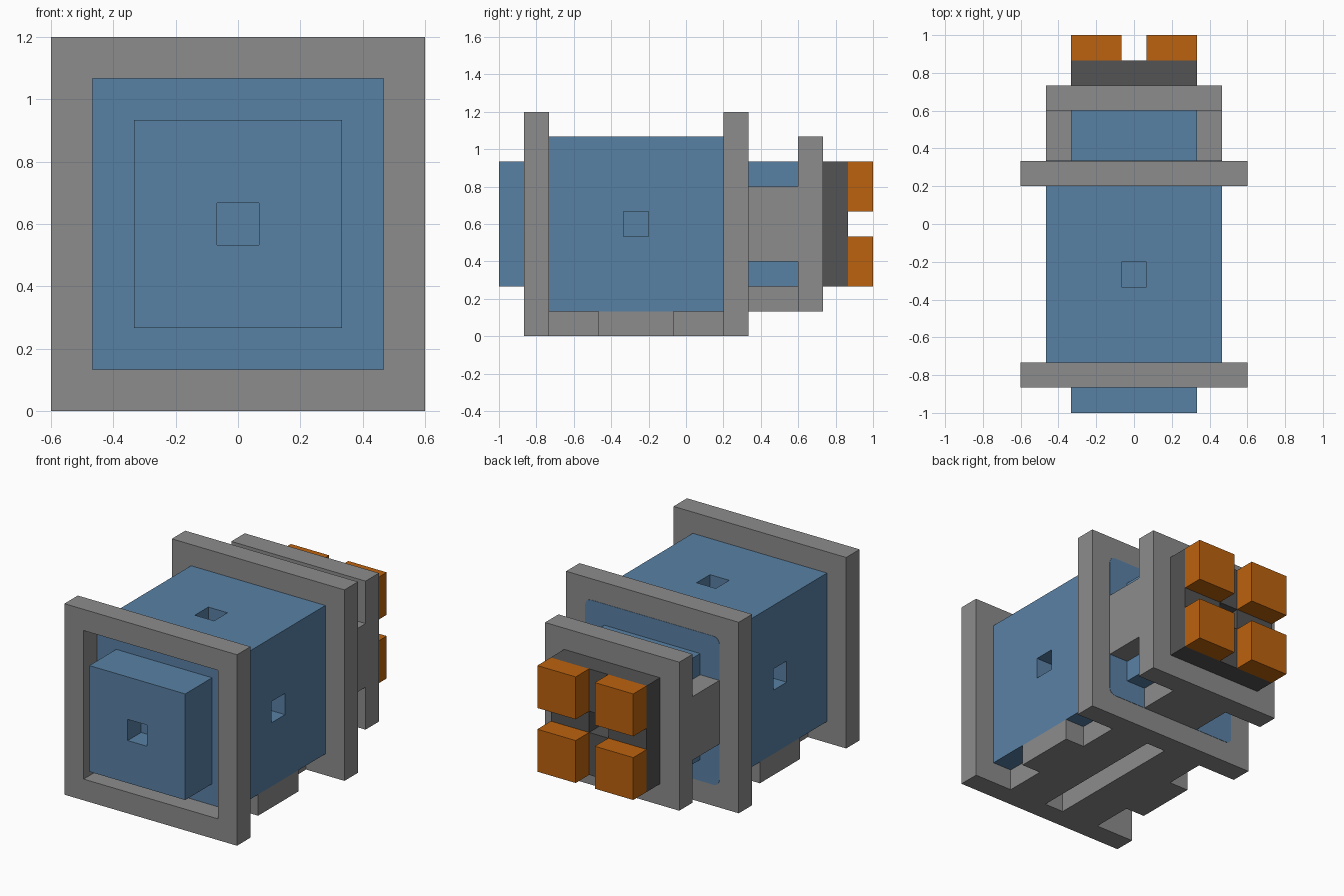
import bpy, bmesh
from mathutils import Vector

old = bpy.data.objects.get("Cube")
if old:
    bpy.data.objects.remove(old, do_unlink=True)

U = 2 / 15  # module size that every part is a multiple of


def material(name, rgb):
    lin = [c / 255 / 12.92 if c < 11 else ((c / 255 + 0.055) / 1.055) ** 2.4 for c in rgb]
    m = bpy.data.materials.new(name)
    m.use_nodes = True
    m.diffuse_color = (*lin, 1)
    m.node_tree.nodes["Principled BSDF"].inputs["Base Color"].default_value = (*lin, 1)
    return m


BLUE = material("steel blue", (89, 129, 165))
GREY = material("mid grey", (140, 140, 140))
DARK = material("dark grey", (83, 83, 83))
ORANGE = material("burnt orange", (188, 98, 14))


def finish(name, bm, mat):
    bmesh.ops.recalc_face_normals(bm, faces=bm.faces)
    me = bpy.data.meshes.new(name)
    bm.to_mesh(me)
    bm.free()
    me.materials.append(mat)
    ob = bpy.data.objects.new(name, me)
    bpy.context.collection.objects.link(ob)
    return ob


def box(name, mat, x, y, z, sockets=()):
    """Box from min/max pairs; square sockets are sunk into faces along the given directions."""
    bm = bmesh.new()
    bmesh.ops.create_cube(bm, size=1)
    for v in bm.verts:
        v.co = Vector([(a + b) / 2 + c * (b - a) for c, (a, b) in zip(v.co, (x, y, z))])
    bm.normal_update()
    for d in sockets:
        f = next(f for f in bm.faces if f.normal.dot(Vector(d)) > 0.9)
        side = f.edges[0].calc_length()
        bmesh.ops.inset_individual(bm, faces=[f], thickness=(side - U) / 2, use_even_offset=True)
        bm.normal_update()
        hole = bmesh.ops.extrude_face_region(bm, geom=[f])["geom"]
        bmesh.ops.translate(bm, vec=-Vector(d) * U,
                            verts=[g for g in hole if isinstance(g, bmesh.types.BMVert)])
        if f.is_valid:
            bm.faces.remove(f)
    return finish(name, bm, mat)


def extrude_outline(name, mat, pts, z0, z1):
    """Prism from a plan outline."""
    bm = bmesh.new()
    f = bm.faces.new([bm.verts.new((x, y, z0)) for x, y in pts])
    top = bmesh.ops.extrude_face_region(bm, geom=[f])["geom"]
    bmesh.ops.translate(bm, vec=(0, 0, z1 - z0),
                        verts=[g for g in top if isinstance(g, bmesh.types.BMVert)])
    return finish(name, bm, mat)


def span(a, b):
    return a * U, b * U


X, Y, Z = (1, 0, 0), (0, 1, 0), (0, 0, 1)
NX, NY = (-1, 0, 0), (0, -1, 0)

# Main housing and front block with sockets
box("housing", BLUE, span(-3.5, 3.5), span(-5.5, 1.5), span(1, 8), [X, NX, Z])
box("front_block", BLUE, span(-2.5, 2.5), span(-7.5, -5.5), span(2, 7), [NY])

# Front frame: a square slab with a square opening
bm = bmesh.new()
rings = [[[bm.verts.new((sx * h * U, y * U, (4.5 + sz * h) * U))
           for sx, sz in ((-1, -1), (1, -1), (1, 1), (-1, 1))]
          for h in (4.5, 3.5)] for y in (-6.5, -5.5)]
(fo, fi), (bo, bi) = rings
for a, b in ((fo, fi), (fi, bi), (bi, bo), (bo, fo)):
    for i in range(4):
        j = (i + 1) % 4
        bm.faces.new((a[i], a[j], b[j], b[i]))
finish("front_frame", bm, GREY)

# Rear flange with a flush, round-cornered blue panel
box("rear_flange", GREY, span(-4.5, 4.5), span(1.5, 2.5), span(0, 9))
bm = bmesh.new()
bmesh.ops.create_cube(bm, size=1)
y0, y1 = 2.48 * U, 2.5 * U + 0.002
for v in bm.verts:
    v.co = (v.co.x * 7 * U, (y0 + y1) / 2 + v.co.y * (y1 - y0), 4.5 * U + v.co.z * 7 * U)
corners = [e for e in bm.edges if abs((e.verts[0].co - e.verts[1].co).y) > 0.001]
bmesh.ops.bevel(bm, geom=corners, offset=0.04, offset_type='OFFSET', segments=4,
                profile=0.5, affect='EDGES')
finish("flange_panel", bm, BLUE)

# Neck with grey pads on both sides and underneath
box("neck", BLUE, span(-2.5, 2.5), span(2.5, 4.5), span(2, 7))
for s, side in ((1, "left"), (-1, "right")):
    box(side + "_neck_pad", GREY, sorted((s * 2.5 * U, s * 3.5 * U)), span(2.5, 4.5), span(3, 6))
box("lower_neck_pad", GREY, span(-1.5, 1.5), span(2.5, 4.5), span(1, 2))

# Rear plate, dark mount and four orange blocks
box("rear_plate", GREY, span(-3.5, 3.5), span(4.5, 5.5), span(1, 8))
box("rear_mount", DARK, span(-2.5, 2.5), span(5.5, 6.5), span(2, 7), [Y])
for s, side in ((1, "left"), (-1, "right")):
    for z, level in ((2, "lower"), (5, "upper")):
        box(f"{level}_{side}_block", ORANGE, sorted((s * 0.5 * U, s * 2.5 * U)),
            span(6.5, 7.5), span(z, z + 2))

# Two base rails, wider in the middle, with a slot between them
outline = [(0.5, -5.5), (2.5, -5.5), (2.5, -3.5), (3.5, -3.5),
           (3.5, -0.5), (2.5, -0.5), (2.5, 1.5), (0.5, 1.5)]
for s, side in ((1, "left"), (-1, "right")):
    extrude_outline(side + "_base_rail", GREY, [(s * x * U, y * U) for x, y in outline], 0, U)
